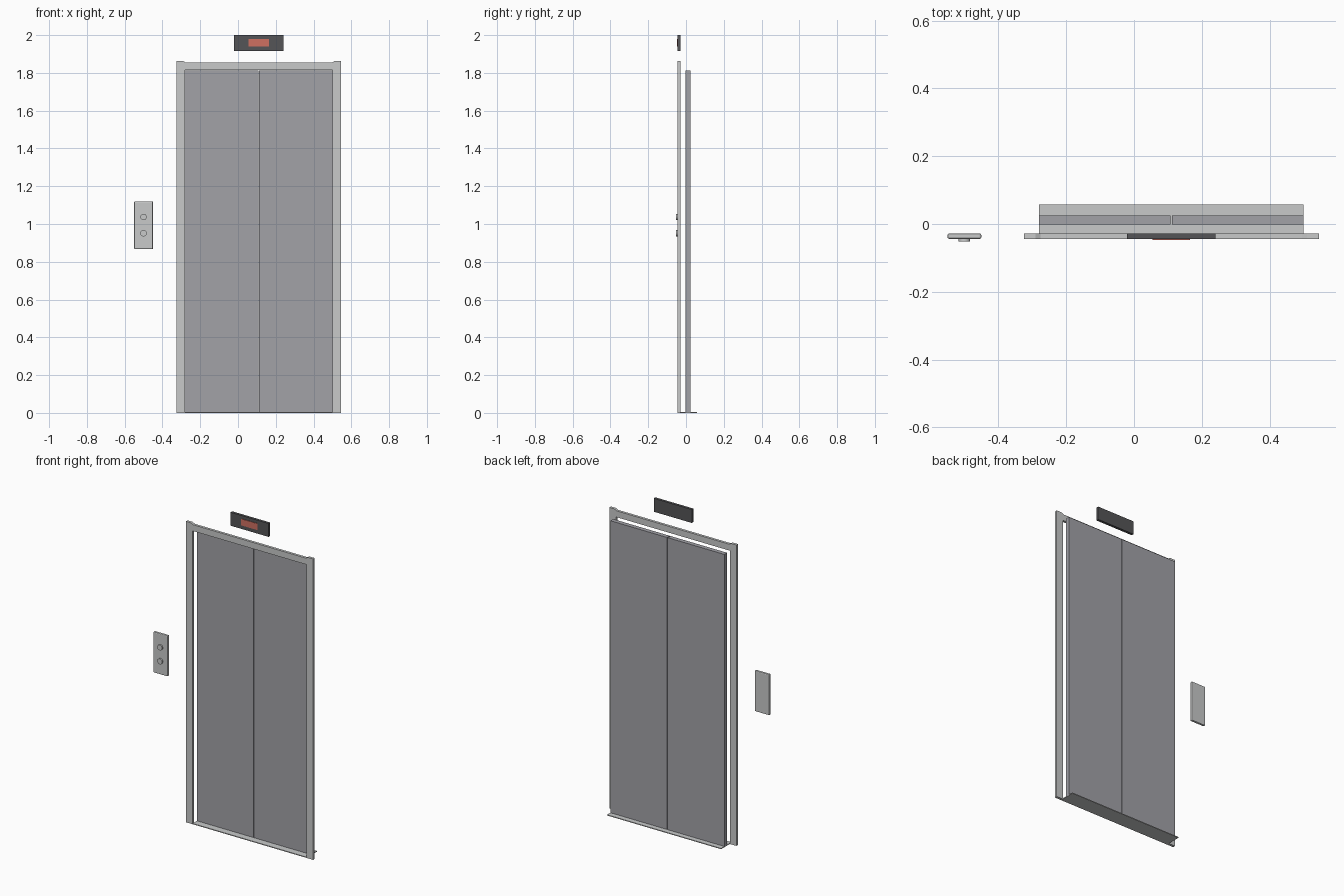
import bpy, bmesh, math

default = bpy.data.objects.get("Cube")
if default:
    bpy.data.objects.remove(default)


def material(name, rgb):
    mat = bpy.data.materials.new(name)
    mat.use_nodes = True
    mat.diffuse_color = (*rgb, 1)
    mat.node_tree.nodes["Principled BSDF"].inputs["Base Color"].default_value = (*rgb, 1)
    return mat


light_steel = material("light steel", (0.58, 0.59, 0.59))
door_steel = material("door steel", (0.36, 0.36, 0.39))
charcoal = material("charcoal", (0.09, 0.09, 0.095))
red = material("display red", (0.62, 0.16, 0.12))


def finish(name, bm, mat, bevel=0):
    bmesh.ops.recalc_face_normals(bm, faces=bm.faces)
    mesh = bpy.data.meshes.new(name)
    bm.to_mesh(mesh)
    bm.free()
    mesh.materials.append(mat)
    obj = bpy.data.objects.new(name, mesh)
    bpy.context.collection.objects.link(obj)
    if bevel:
        mod = obj.modifiers.new("Rounded edges", "BEVEL")
        mod.width, mod.segments = bevel, 2
    return obj


def box(name, x, y, z, mat, bevel=0):
    bm = bmesh.new()
    bmesh.ops.create_cube(bm, size=1)
    for v in bm.verts:
        v.co = [(a + b) / 2 + c * (b - a) for (a, b), c in zip((x, y, z), v.co)]
    return finish(name, bm, mat, bevel)


def plate(name, outline, y, mat):
    """Extrude an x-z outline between two y values."""
    bm = bmesh.new()
    face = bm.faces.new([bm.verts.new((px, y[0], pz)) for px, pz in outline])
    made = bmesh.ops.extrude_face_region(bm, geom=[face])["geom"]
    moved = [v for v in made if isinstance(v, bmesh.types.BMVert)]
    bmesh.ops.translate(bm, verts=moved, vec=(0, y[1] - y[0], 0))
    return finish(name, bm, mat)


# Door surround: one outline with raised corners and a central opening
CENTRE = 0.11
WALL = (-0.044, -0.028)
half = [(0.39, 0), (0.435, 0), (0.435, 1.862), (0.4, 1.862), (0.385, 1.854)]
right = [(CENTRE + px, pz) for px, pz in half]
left = [(CENTRE - px, pz) for px, pz in reversed(half)]
opening = [(CENTRE - 0.39, 1.815), (CENTRE + 0.39, 1.815)]
plate("door_frame", right + left + opening, WALL, light_steel)

# Sliding doors with a narrow gap between them
for name, side in (("left_door", 1), ("right_door", -1)):
    edges = sorted((CENTRE + side * 0.0025, CENTRE + side * 0.39))
    box(name, edges, (-0.002, 0.025), (0.004, 1.812), door_steel)

# Threshold
box("sill", (-0.28, 0.5), (-0.044, 0.057), (0, 0.005), light_steel)

# Floor indicator above the doors
box("indicator_panel", (-0.02, 0.24), WALL, (1.917, 2), charcoal)
box("indicator_display", (0.055, 0.165), (-0.047, -0.043), (1.94, 1.98), red)

# Call panel with two round buttons
box("call_panel", (-0.55, -0.45), WALL, (0.867, 1.12), light_steel, 0.005)
for name, z in (("up_button", 1.037), ("down_button", 0.951)):
    bpy.ops.mesh.primitive_cylinder_add(
        vertices=24, radius=0.017, depth=0.012,
        location=(-0.5, -0.046, z), rotation=(math.pi / 2, 0, 0))
    button = bpy.context.object
    button.name = name
    button.data.materials.append(light_steel)
    bpy.ops.object.shade_smooth_by_angle()
